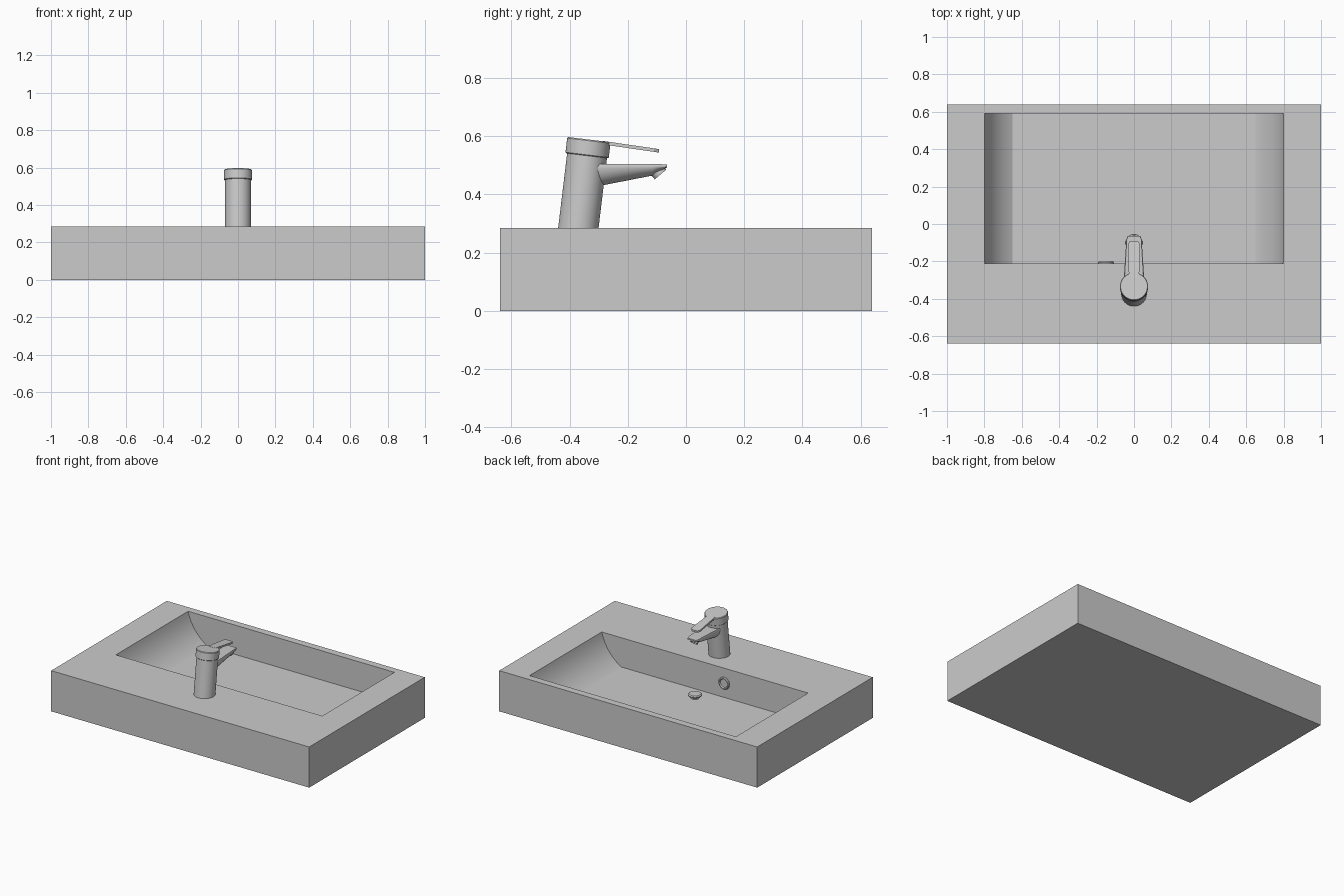
import bpy, bmesh, math
from mathutils import Vector

cube = bpy.data.objects.get("Cube")
if cube:
    bpy.data.objects.remove(cube, do_unlink=True)

grey = bpy.data.materials.new("plain_grey")
grey.use_nodes = True
grey.diffuse_color = (0.6, 0.6, 0.6, 1)
grey.node_tree.nodes["Principled BSDF"].inputs["Base Color"].default_value = (0.6, 0.6, 0.6, 1)


def finish(name, bm, angle=30):
    bmesh.ops.recalc_face_normals(bm, faces=bm.faces)
    mesh = bpy.data.meshes.new(name)
    bm.to_mesh(mesh)
    bm.free()
    mesh.materials.append(grey)
    obj = bpy.data.objects.new(name, mesh)
    bpy.context.collection.objects.link(obj)
    bpy.ops.object.select_all(action="DESELECT")
    obj.select_set(True)
    bpy.context.view_layer.objects.active = obj
    bpy.ops.object.shade_smooth_by_angle(angle=math.radians(angle))
    return obj


def loft(bm, rings):
    """Skin closed rings of points and cap both ends."""
    loops = [[bm.verts.new(p) for p in ring] for ring in rings]
    n = len(loops[0])
    for a, b in zip(loops, loops[1:]):
        for i in range(n):
            j = (i + 1) % n
            bm.faces.new((a[i], a[j], b[j], b[i]))
    bm.faces.new(loops[0])
    bm.faces.new(loops[-1])


def lathe(name, origin, axis, profile, sides=48):
    """Turn (radius, height) points about an axis."""
    turn = Vector(axis).to_track_quat("Z", "Y")
    bm = bmesh.new()
    rings = []
    for r, h in profile:
        angles = [2 * math.pi * i / sides for i in range(sides)]
        rings.append([Vector(origin) + turn @ Vector((r * math.cos(a), r * math.sin(a), h)) for a in angles])
    loft(bm, rings)
    return finish(name, bm)


# Washbasin block with a trough whose ends are curved
TOP, FLOOR = 0.285, 0.08
BACK, FRONT = -0.21, 0.59
rim, bend, foot = Vector((0.8, TOP)), Vector((0.765, 0.15)), Vector((0.65, FLOOR))
steps = 16
right_end = []
for i in range(steps + 1):
    t = i / steps
    right_end.append(foot * (1 - t) ** 2 + bend * 2 * t * (1 - t) + rim * t * t)
profile = [(-p.x, p.y) for p in reversed(right_end)] + [(p.x, p.y) for p in right_end]

bm = bmesh.new()
near = [bm.verts.new((x, BACK, z)) for x, z in profile]
far = [bm.verts.new((x, FRONT, z)) for x, z in profile]
for i in range(len(profile) - 1):
    bm.faces.new((near[i], near[i + 1], far[i + 1], far[i]))
bm.faces.new(near)
bm.faces.new(far)
corners = [(-1, -0.64), (1, -0.64), (1, 0.64), (-1, 0.64)]
upper = [bm.verts.new((x, y, TOP)) for x, y in corners]
lower = [bm.verts.new((x, y, 0)) for x, y in corners]
opening = [near[0], near[-1], far[-1], far[0]]
for i in range(4):
    j = (i + 1) % 4
    bm.faces.new((upper[i], upper[j], opening[j], opening[i]))
    bm.faces.new((lower[i], lower[j], upper[j], upper[i]))
bm.faces.new(lower)
finish("washbasin", bm, 20)

# Overflow ring on the trough wall
lathe("overflow_ring", (-0.15, BACK, 0.18), (0, 1, 0),
      [(0.042, -0.005), (0.042, 0.005), (0.037, 0.011), (0.032, 0.011), (0.028, 0.002)], 32)

# Drain plug: narrow stem under a chamfered cap
lathe("drain_plug", (0, -0.1, FLOOR), (0, 0, 1),
      [(0.028, -0.005), (0.028, 0.008), (0.045, 0.018), (0.045, 0.024), (0.038, 0.03)], 32)

# Leaning tap body and its cap
LEAN = Vector((0, 0.12, 1)).normalized()
base = Vector((0, -0.37, TOP))
lathe("tap_body", base - LEAN * 0.009, LEAN, [(0.069, 0), (0.069, 0.27)])
lathe("tap_cap", base, LEAN, [(0.072, 0.25), (0.075, 0.253), (0.075, 0.302), (0.072, 0.306)])

# Spout: flat top, rounded underside, tapering to the tip
bm = bmesh.new()
rings = []
for y, half, top, bottom in [(-0.34, 0.056, 0.505, 0.42), (-0.29, 0.054, 0.505, 0.431),
                             (-0.115, 0.043, 0.505, 0.465), (-0.085, 0.042, 0.504, 0.482),
                             (-0.065, 0.034, 0.503, 0.493)]:
    ring = []
    for i in range(25):
        a = math.pi * i / 24
        ring.append((half * math.cos(a), y, top - 0.008 - (top - 0.008 - bottom) * math.sin(a)))
    ring += [(-half * 0.94, y, top), (half * 0.94, y, top)]
    rings.append(ring)
loft(bm, rings)
finish("spout", bm)

# Nozzle under the spout tip
lathe("nozzle", (0, -0.103, 0.487), (0, 0.65, -0.76),
      [(0.026, 0), (0.026, 0.024), (0.021, 0.024), (0.021, 0.018)], 32)

# Thin lever plate with clipped end corners
bm = bmesh.new()
outline = [(0.027, -0.29), (0.033, -0.11), (0.022, -0.093)]
outline += [(-x, y) for x, y in reversed(outline)]
loft(bm, [[(x, y, 0.579 - 0.145 * (y + 0.265) + lift) for x, y in outline] for lift in (-0.01, 0.002)])
finish("lever", bm)
